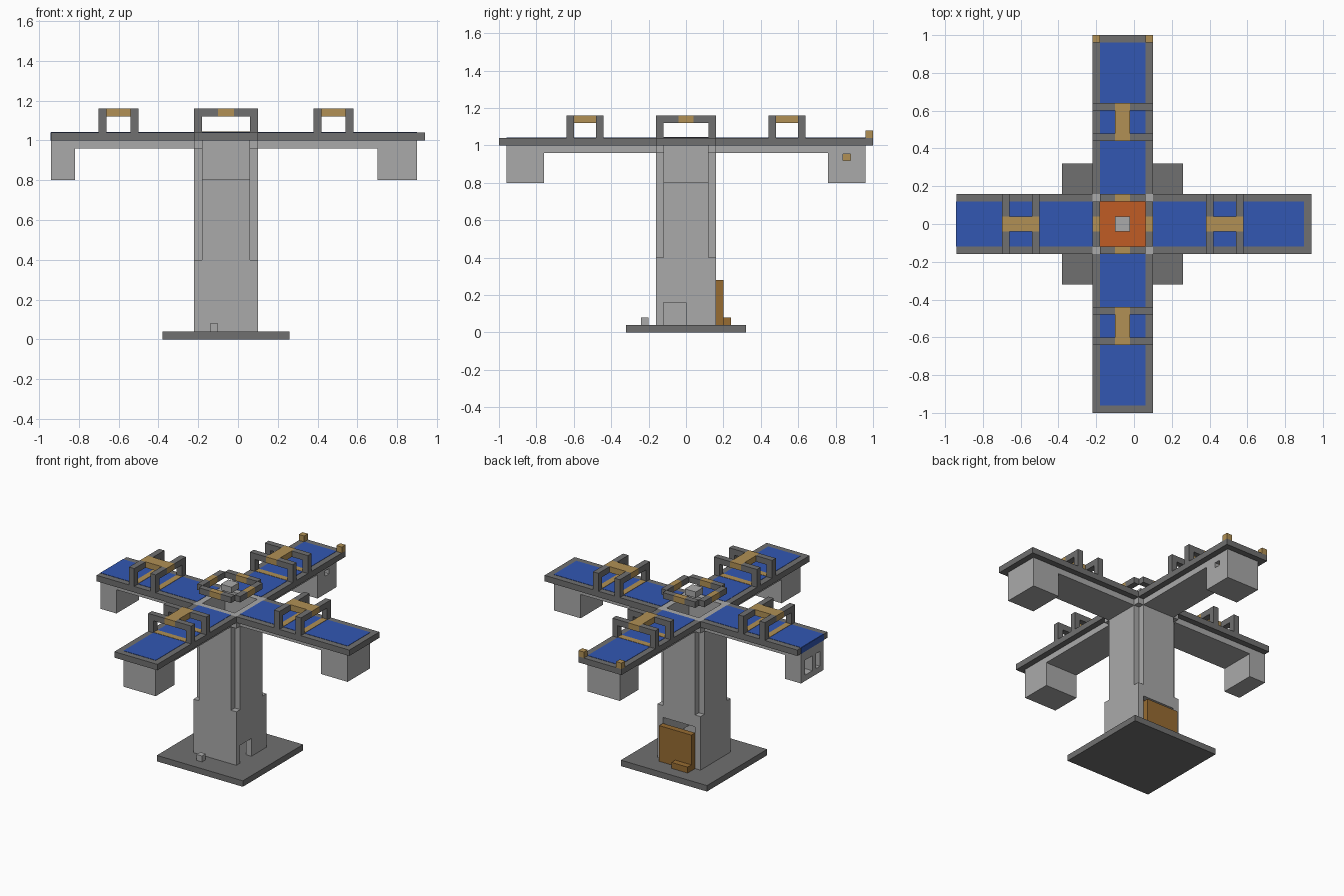
import bpy
from math import radians
from mathutils import Matrix, Vector

cube = bpy.data.objects.get("Cube")
if cube:
    bpy.data.objects.remove(cube, do_unlink=True)


def material(name, rgb):
    m = bpy.data.materials.new(name)
    m.use_nodes = True
    m.diffuse_color = (*rgb, 1)
    m.node_tree.nodes["Principled BSDF"].inputs["Base Color"].default_value = (*rgb, 1)
    return m


LIGHT = material("light_grey", (0.40, 0.40, 0.40))
DARK = material("dark_grey", (0.16, 0.16, 0.16))
BLUE = material("blue", (0.032, 0.095, 0.45))
GOLD = material("gold", (0.44, 0.28, 0.09))
BROWN = material("brown", (0.31, 0.15, 0.032))
ORANGE = material("orange", (0.53, 0.107, 0.018))

CENTRE = Matrix.Translation((-0.06, 0, 0))  # tower axis
U = 0.04                                    # block unit
FACES = [(0, 3, 2, 1), (4, 5, 6, 7), (0, 1, 5, 4),
         (1, 2, 6, 5), (2, 3, 7, 6), (3, 0, 4, 7)]


def box(name, r, t, z, mat, angle=0):
    """Block spanning r outwards and t sideways, turned about the tower axis."""
    turn = CENTRE @ Matrix.Rotation(radians(angle), 4, "Z")
    corners = [(r[0], t[0]), (r[1], t[0]), (r[1], t[1]), (r[0], t[1])]
    verts = [turn @ Vector((a, b, h)) for h in z for a, b in corners]
    mesh = bpy.data.meshes.new(name)
    mesh.from_pydata(verts, [], FACES)
    mesh.materials.append(mat)
    ob = bpy.data.objects.new(name, mesh)
    bpy.context.collection.objects.link(ob)
    return ob


def cut(target, r, t, z, angle):
    """Cut a block-shaped opening."""
    cutter = box("cutter", r, t, z, LIGHT, angle)
    cutter.hide_render = True
    mod = target.modifiers.new("opening", "BOOLEAN")
    mod.operation = "DIFFERENCE"
    mod.solver = "EXACT"
    mod.object = cutter
    bpy.context.view_layer.objects.active = target
    bpy.ops.object.modifier_apply(modifier=mod.name)
    bpy.data.objects.remove(cutter, do_unlink=True)


IN, OUT = 3 * U, 4 * U          # shaft wall, inside and outside
DECK, TOP = 1.0, 1.04           # deck underside and top
SKIN = 0.002

# Base plate and the platform inside the hollow shaft
box("base_plate", (-8 * U, 8 * U), (-8 * U, 8 * U), (0, U), DARK)
box("shaft_floor", (-IN, IN), (-IN, IN), (0.38, 0.40), ORANGE)

arms = {"left": 0, "back": 90, "right": 180, "front": 270}
for side, angle in arms.items():
    end = 0.88 if side == "right" else 1.0
    inner_end = min(end, 0.96)

    # Tower walls, with the corners notched in the upper part
    lower = box(side + "_lower_wall", (IN, OUT), (-IN, OUT), (U, 0.40), LIGHT, angle)
    box(side + "_upper_wall", (IN, OUT), (-IN, IN), (0.40, TOP), LIGHT, angle)
    box(side + "_corner_block", (IN, OUT), (IN, OUT), (DECK - U, TOP), LIGHT, angle)
    if side == "left":
        cut(lower, (0.10, 0.18), (-IN, 0), (0.03, 0.16), angle)
    if side == "back":
        cut(lower, (0.10, 0.18), (-IN, IN), (0.03, 0.32), angle)

    # Deck, blue walkway, beam and end block
    box(side + "_deck", (OUT, end), (-OUT, OUT), (DECK, TOP), DARK, angle)
    box(side + "_walkway", (OUT, inner_end), (-IN, IN), (TOP, TOP + SKIN), BLUE, angle)
    box(side + "_beam", (OUT, inner_end), (-IN, IN), (DECK - U, DECK), LIGHT, angle)
    block = box(side + "_end_block", (0.76, inner_end), (-IN, IN), (0.80, DECK - U), LIGHT, angle)

    # Pair of arches with a gold bridge between them
    for n, r in enumerate((0.44, 0.60)):
        span = (r, r + U)
        name = f"{side}_arch_{n}"
        for s in (-1, 1):
            box(name + "_post", span, sorted((s * IN, s * OUT)), (TOP, 1.16), DARK, angle)
            box(name + "_bar", span, sorted((s * U, s * IN)), (1.12, 1.16), DARK, angle)
        box(name + "_floor_strip", span, (-IN, IN), (TOP, TOP + 2 * SKIN), GOLD, angle)
    box(side + "_bridge", (0.44, 0.64), (-U, U), (1.12, 1.16), GOLD, angle)

    # Raised ring round the shaft
    for s in (-1, 1):
        box(side + "_ring_bar", (IN, OUT), sorted((s * U, s * IN)), (1.12, 1.16), DARK, angle)
    box(side + "_ring_centre", (IN, OUT), (-U, U), (1.12, 1.16), GOLD, angle)

    # Open end of the shorter arm
    if side == "right":
        box("deck_end_panel", (end, end + SKIN), (-IN, IN), (DECK, TOP), BLUE, angle)
        cut(block, (0.82, 0.90), (-2 * U, 0), (0.84, 0.94), angle)
        cut(block, (0.82, 0.90), (U, 2 * U), (0.84, 0.94), angle)
        box("window_panel", (0.82, 0.83), (U, 2 * U), (0.84, 0.94), BLUE, angle)
    # Small port in the back block, and gold corner posts
    if side == "back":
        cut(block, (0.84, 0.88), (-0.16, -0.08), (0.92, 0.955), angle)
        box("port_panel", (0.84, 0.88), (-0.09, -0.08), (0.92, 0.955), GOLD, angle)
        for s in (-1, 1):
            box("corner_post", (0.96, 1.0), sorted((s * IN, s * OUT)), (TOP, 1.08), GOLD, angle)

# Centre block of the ring, back door, step and small front block
box("ring_core", (-U, U), (-U, U), (1.12, 1.16), LIGHT)
box("back_door", (OUT, 5 * U), (-IN, IN), (U, 0.28), BROWN, 90)
box("door_step", (5 * U, 6 * U), (0, IN), (U, 2 * U), BROWN, 90)
box("front_small_block", (5 * U, 6 * U), (-2 * U, -U), (U, 2 * U), LIGHT, 270)
